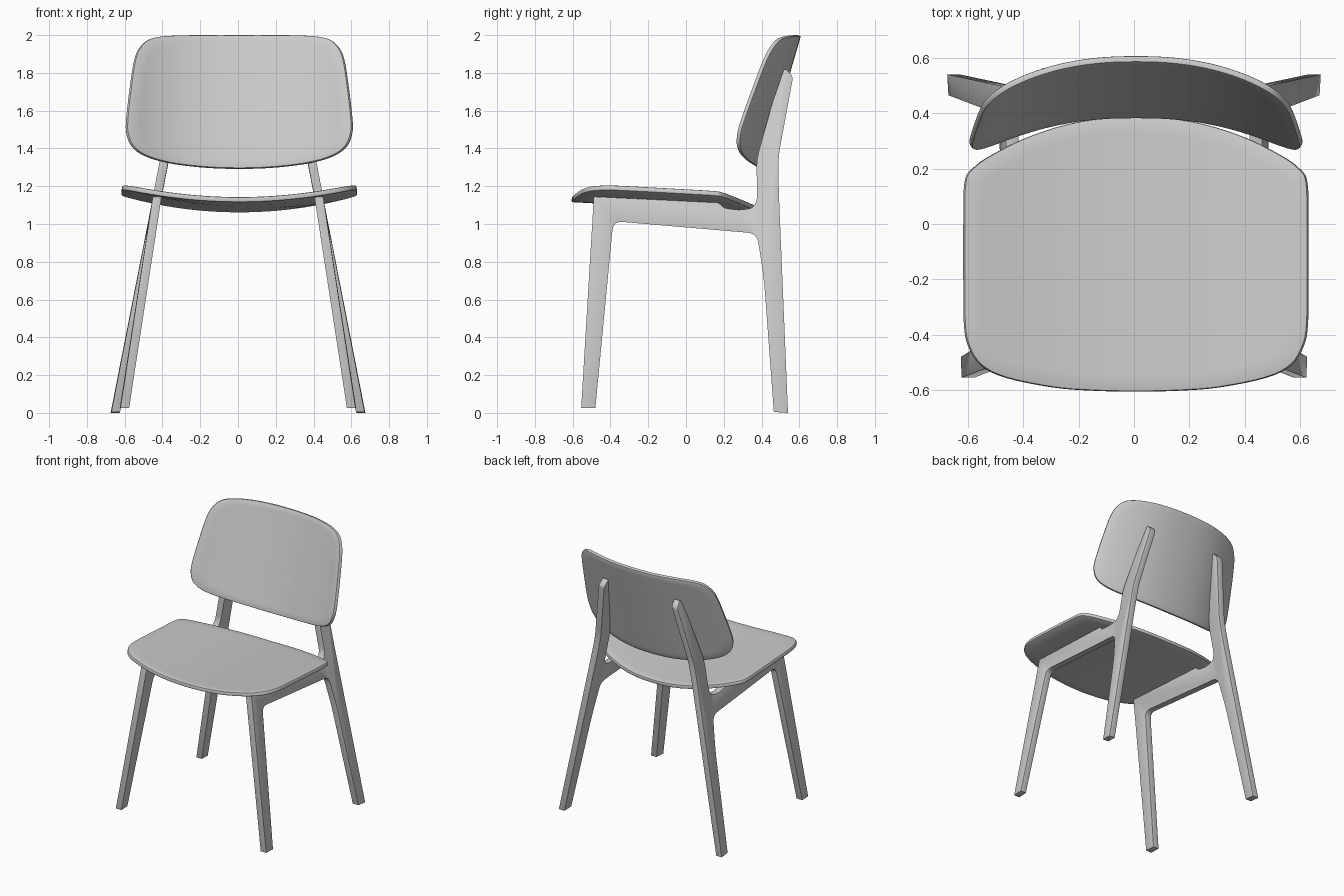
import bpy, bmesh, math
from mathutils import Vector

if "Cube" in bpy.data.objects:
    bpy.data.objects.remove(bpy.data.objects["Cube"])

grey = bpy.data.materials.new("light_grey")
grey.diffuse_color = (0.6, 0.6, 0.6, 1)
grey.use_nodes = True
grey.node_tree.nodes["Principled BSDF"].inputs["Base Color"].default_value = grey.diffuse_color


def finish(name, bm, thickness=0, bevel=0.005, x=0):
    """Turn a bmesh into a named object, thicken, soften the edges and shade it."""
    mesh = bpy.data.meshes.new(name)
    bmesh.ops.recalc_face_normals(bm, faces=bm.faces)
    bm.to_mesh(mesh)
    bm.free()
    ob = bpy.data.objects.new(name, mesh)
    bpy.context.collection.objects.link(ob)
    mesh.materials.append(grey)
    ob.location.x = x
    if thickness:
        mod = ob.modifiers.new("thickness", 'SOLIDIFY')
        mod.thickness, mod.offset = thickness, 0
    mod = ob.modifiers.new("soft_edges", 'BEVEL')
    mod.width, mod.segments = bevel, 2
    mod.limit_method, mod.angle_limit = 'ANGLE', math.radians(40)
    bpy.ops.object.select_all(action='DESELECT')
    ob.select_set(True)
    bpy.context.view_layer.objects.active = ob
    bpy.ops.object.convert(target='MESH')
    bpy.ops.object.shade_smooth_by_angle(angle=math.radians(32))
    return ob


def smooth_loop(half, steps=4):
    """Mirror a half outline in x and run a closed Catmull-Rom curve through it."""
    pts = [Vector(p) for p in half] + [Vector((-x, v)) for x, v in half[-2:0:-1]]
    n, out = len(pts), []
    for i in range(n):
        a, b, c, d = (pts[(i + k) % n] for k in (-1, 0, 1, 2))
        for s in range(steps):
            t = s / steps
            out.append(0.5 * (2 * b + (c - a) * t + (2 * a - 5 * b + 4 * c - d) * t ** 2
                              + (3 * b - a - 3 * c + d) * t ** 3))
    return out


def shell(name, half, centre, surface, thickness, rings=9):
    """Curved plywood sheet: rings of the outline laid on a surface function."""
    bm = bmesh.new()
    loop, mid = smooth_loop(half), Vector((0, centre))
    grid = [[bm.verts.new(surface(*(mid + (p - mid) * r / rings))) for p in loop]
            for r in range(1, rings + 1)]
    hub, n = bm.verts.new(surface(*mid)), len(loop)
    for i in range(n):
        j = (i + 1) % n
        bm.faces.new((hub, grid[0][i], grid[0][j]))
        for a, b in zip(grid, grid[1:]):
            bm.faces.new((a[i], b[i], b[j], a[j]))
    return finish(name, bm, thickness, 0.006, 0.007)


def rounded(profile, steps=5):
    """Polygon of (y, z, cut) corners, each softened over its cut length."""
    out, n = [], len(profile)
    for i, (y, z, cut) in enumerate(profile):
        p = Vector((y, z))
        if not cut:
            out.append(p)
            continue
        a = p + (Vector(profile[i - 1][:2]) - p).normalized() * cut
        b = p + (Vector(profile[(i + 1) % n][:2]) - p).normalized() * cut
        for s in range(steps + 1):
            t = s / steps
            out.append(a * (1 - t) ** 2 + p * 2 * t * (1 - t) + b * t ** 2)
    return out


# Seat: dished across, sloping down to the back
seat_half = [(0, .385), (.2, .37), (.38, .318), (.52, .25), (.59, .2), (.618, .15),
             (.622, 0), (.622, -.2), (.62, -.36), (.605, -.44), (.56, -.51),
             (.47, -.555), (.3, -.59), (.15, -.602), (0, -.605)]
shell("seat", seat_half, -0.1,
      lambda x, y: (x, y, 1.096 - .055 * y + .075 * (x / .62) ** 2), 0.027)

# Backrest: leaning back and wrapping forward at the sides
back_half = [(0, 1.293), (.2, 1.301), (.38, 1.325), (.5, 1.362), (.565, 1.41),
             (.592, 1.47), (.597, 1.54), (.58, 1.7), (.558, 1.85), (.535, 1.92),
             (.49, 1.97), (.42, 1.99), (.3, 1.997), (.15, 1.998), (0, 1.998)]
shell("backrest", back_half, 1.65,
      lambda x, z: (x, .597 - .29 * (2 - z) - .17 * (abs(x) / .6) ** 2.3, z), 0.024)

# Side frames: front leg, seat rail, back leg and backrest support in one piece
frame = [(-.555, .025, 0), (-.48, .025, 0), (-.385, 1.015, .05), (.375, .95, .05),
         (.412, .72, .1), (.465, .005, 0), (.54, 0, 0), (.49, 1.2, .1),
         (.488, 1.35, .06), (.567, 1.78, .02), (.525, 1.825, .02), (.503, 1.8, .01),
         (.372, 1.34, .06), (.378, 1.13, .03), (.355, 1.085, .02), (.28, 1.073, .03),
         (.2, 1.085, .015), (.175, 1.112, .012), (-.488, 1.145, .008)]
outline = rounded(frame)
for name, side in (("left_leg_frame", -1), ("right_leg_frame", 1)):
    bm = bmesh.new()
    caps = []
    for half_width in (-.023, .023):
        caps.append([bm.verts.new((side * (.43 + half_width + (.175 + .039 * p.x) * (1.13 - p.y)),
                                   p.x, p.y)) for p in outline])
    inner, outer = caps
    bm.faces.new(inner)
    bm.faces.new(outer[::-1])
    n = len(outline)
    for i in range(n):
        j = (i + 1) % n
        bm.faces.new((inner[i], outer[i], outer[j], inner[j]))
    finish(name, bm, bevel=0.004)
